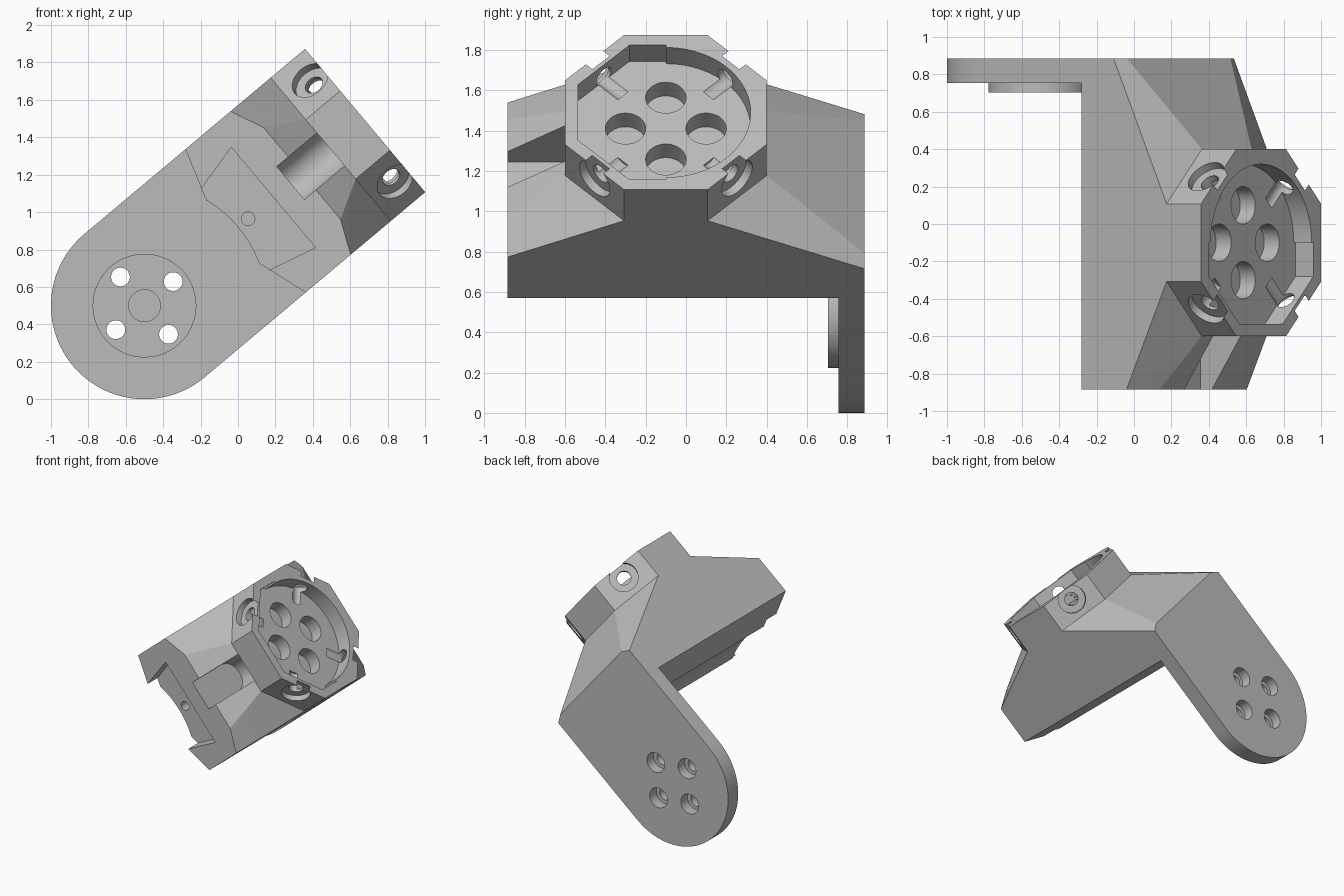
import bpy, bmesh, math
from mathutils import Matrix, Vector

cube = bpy.data.objects.get("Cube")
if cube:
    bpy.data.objects.remove(cube, do_unlink=True)

# Local frame: u along the arm, v across it, w towards the front
TILT = math.radians(40)
c, s = math.cos(TILT), math.sin(TILT)
FRAME = Matrix(((c, -s, 0, -0.5), (0, 0, -1, 0), (s, c, 0, 0.5), (0, 0, 0, 1)))
HEAD_W = 0.1
R45 = math.radians(45)

grey = bpy.data.materials.new("plain_grey")
grey.use_nodes = True
GREY = (0.5, 0.5, 0.5, 1)
grey.diffuse_color = GREY
grey.node_tree.nodes["Principled BSDF"].inputs["Base Color"].default_value = GREY


def make(name, bm):
    bmesh.ops.recalc_face_normals(bm, faces=bm.faces)
    mesh = bpy.data.meshes.new(name)
    bm.to_mesh(mesh)
    bm.free()
    obj = bpy.data.objects.new(name, mesh)
    obj.matrix_world = FRAME
    mesh.materials.append(grey)
    bpy.context.collection.objects.link(obj)
    return obj


def hull(name, points):
    bm = bmesh.new()
    for p in points:
        bm.verts.new(p)
    result = bmesh.ops.convex_hull(bm, input=bm.verts)
    loose = set(result["geom_interior"]) | set(result["geom_unused"])
    bmesh.ops.delete(bm, geom=[g for g in loose if isinstance(g, bmesh.types.BMVert)], context="VERTS")
    bmesh.ops.dissolve_limit(bm, angle_limit=0.01, verts=bm.verts, edges=bm.edges)
    return make(name, bm)


def prism(name, outline, low, high):
    """Extrude a (u, v) outline along w."""
    return hull(name, [(u, v, w) for u, v in outline for w in (low, high)])


def cylinder(name, start, end, radius, sides=64):
    start, end = Vector(start), Vector(end)
    axis = end - start
    bm = bmesh.new()
    turn = axis.to_track_quat("Z", "Y").to_matrix().to_4x4()
    bmesh.ops.create_cone(bm, cap_ends=True, segments=sides, radius1=radius, radius2=radius,
                          depth=axis.length, matrix=Matrix.Translation((start + end) / 2) @ turn)
    return make(name, bm)


def combine(target, tool, operation="DIFFERENCE"):
    mod = target.modifiers.new(tool.name, "BOOLEAN")
    mod.operation, mod.solver, mod.object = operation, "EXACT", tool
    bpy.context.view_layer.objects.active = target
    bpy.ops.object.modifier_apply(modifier=mod.name)
    bpy.data.objects.remove(tool, do_unlink=True)


def octagon(apothem, u):
    r = apothem / math.cos(R45 / 2)
    return [(u, r * math.cos(R45 * (k + 0.5)), HEAD_W + r * math.sin(R45 * (k + 0.5)))
            for k in range(8)]


# Body: tapering block from the wide base up to the octagonal head
half = [(0.705, 0.5, 0.885), (0.615, 0.22, 0.885), (1.02, 0.5, 0.885), (1.1, 0.32, 0.885),
        (0.705, 0.5, -0.885), (0.615, 0.22, -0.885), (0.963, 0.5, -0.8),
        (0.93, 0.5, -0.885), (0.965, 0.43, -0.885)]
body = hull("bracket", octagon(0.5, 1.3) + [(u, k * v, w) for u, v, w in half for k in (1, -1)])
combine(body, hull("head", octagon(0.5, 1.25) + octagon(0.5, 1.54)), "UNION")

# Round clearance under the body and dovetail recess with a pin hole in front
combine(body, cylinder("clearance", (0, 0, -0.95), (0, 0, 0.95), 0.653, 128))
combine(body, prism("dovetail", [(0.9, 0.35), (0.9, -0.35), (0.55, 0.262), (0.55, -0.262)], 0.76, 0.95))
combine(body, cylinder("pin_hole", (0.723, 0, 0.6), (0.723, 0, 0.8), 0.036, 32))

# Round-ended slot below the head
arc = [(0.115 * math.cos(a), 0.5 - 0.115 * math.sin(a)) for a in
       (math.pi * k / 24 for k in range(25))]
combine(body, hull("slot", [(u, v, w) for u in (1.02, 1.3)
                            for v, w in arc + [(0.115, 0.95), (-0.115, 0.95)]]))

# Head pocket: round at the back, octagonal at the front
FLOOR = 1.415
combine(body, cylinder("round_pocket", (FLOOR, 0, HEAD_W), (1.6, 0, HEAD_W), 0.42, 96))
combine(body, hull("octagon_pocket", [(u, v, max(w, HEAD_W)) for top in (FLOOR, 1.6)
                                      for u, v, w in octagon(0.435, top)]
                   + [(u, k * 0.435, HEAD_W) for u in (FLOOR, 1.6) for k in (1, -1)]))

# Four holes in the pocket floor and four screw holes in the angled sides
for k in range(4):
    a = 2 * R45 * k
    v, w = 0.2 * math.cos(a), HEAD_W + 0.2 * math.sin(a)
    combine(body, cylinder("floor_hole", (1.31, v, w), (1.5, v, w), 0.1, 48))
    cv, cw = math.cos(a + R45), math.sin(a + R45)
    for inner, radius in ((0.455, 0.107), (0.3, 0.052)):
        combine(body, cylinder("screw_hole", (1.452, cv * inner, HEAD_W + cw * inner),
                               (1.452, cv * 0.6, HEAD_W + cw * 0.6), radius, 40))

# Arm plate with rounded end, horn disc and its holes
rounded = [(-0.5 * math.sin(a), 0.5 * math.cos(a)) for a in (math.pi * k / 64 for k in range(65))]
arm = prism("arm_plate", rounded + [(0.75, 0.5), (0.75, -0.5)], -0.885, -0.755)
combine(arm, cylinder("horn_disc", (0, 0, -0.8), (0, 0, -0.703), 0.277, 96), "UNION")
combine(arm, cylinder("centre_recess", (0, 0, -0.74), (0, 0, -0.6), 0.085))
for k in range(4):
    u, v = 0.2 * math.cos(2 * R45 * k), 0.2 * math.sin(2 * R45 * k)
    combine(arm, cylinder("horn_hole", (u, v, -1), (u, v, -0.6), 0.05, 40))
    combine(arm, cylinder("horn_counterbore", (u, v, -1), (u, v, -0.8), 0.08, 40))
combine(body, arm, "UNION")

# Smooth the round walls, keep edges sharp
bpy.ops.object.select_all(action="DESELECT")
body.select_set(True)
bpy.context.view_layer.objects.active = body
bpy.ops.object.shade_smooth_by_angle(angle=math.radians(12))
